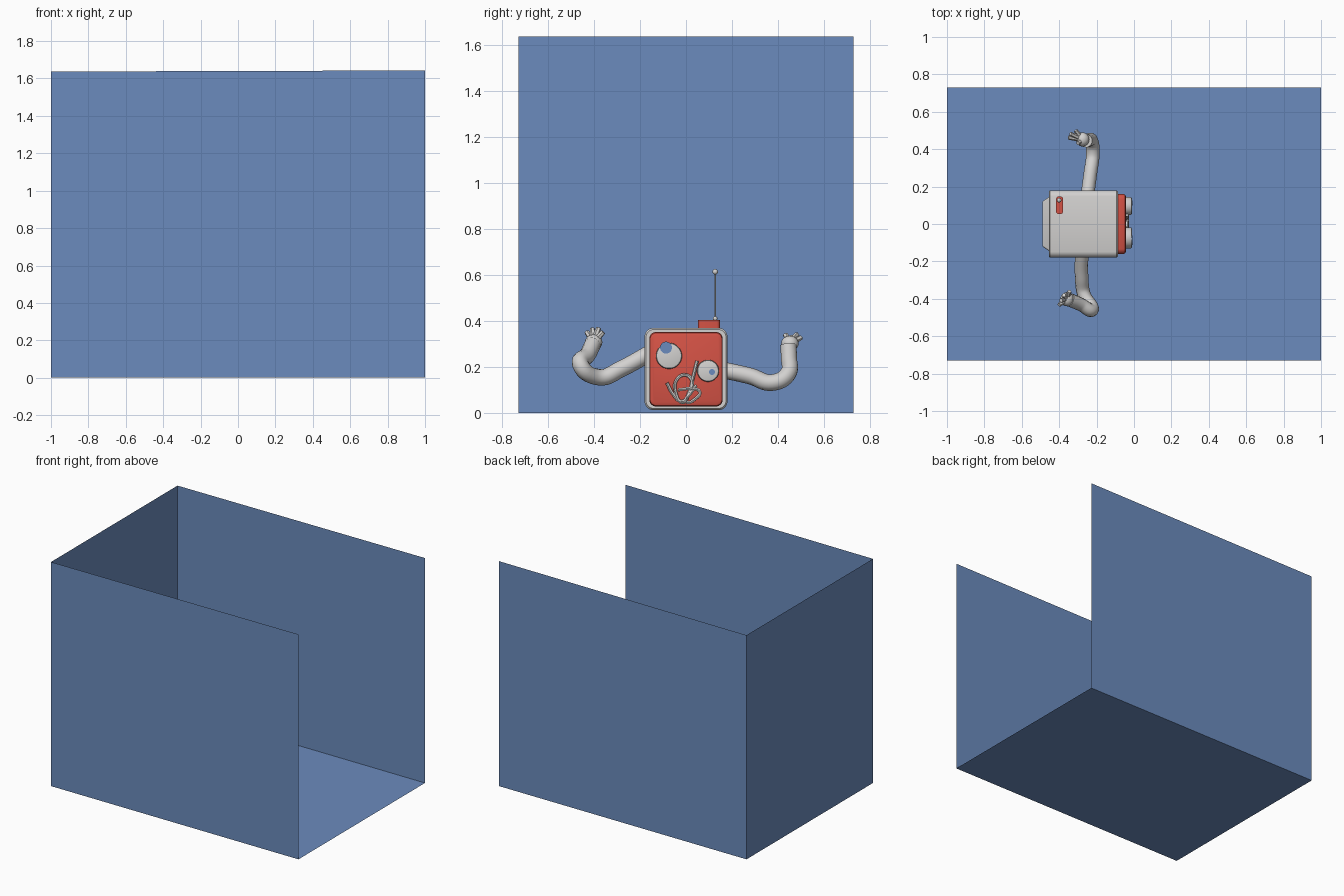
import bpy, bmesh, math
from mathutils import Vector

if "Cube" in bpy.data.objects:
    bpy.data.objects.remove(bpy.data.objects["Cube"])


def material(name, rgb):
    m = bpy.data.materials.new(name)
    m.diffuse_color = (*rgb, 1)
    m.use_nodes = True
    m.node_tree.nodes["Principled BSDF"].inputs["Base Color"].default_value = m.diffuse_color
    return m


BLUE = material("wall blue", (0.148, 0.26, 0.51))
RED = material("face red", (0.66, 0.085, 0.06))
GREY = material("light grey", (0.65, 0.64, 0.63))


def finish(obj, mat, smooth=True):
    obj.data.materials.clear()
    obj.data.materials.append(mat)
    if smooth:
        bpy.ops.object.select_all(action='DESELECT')
        obj.select_set(True)
        bpy.context.view_layer.objects.active = obj
        bpy.ops.object.shade_smooth_by_angle(angle=math.radians(35))
    return obj


def from_bmesh(name, bm, mat, smooth=True):
    me = bpy.data.meshes.new(name)
    bm.to_mesh(me)
    bm.free()
    obj = bpy.data.objects.new(name, me)
    bpy.context.collection.objects.link(obj)
    return finish(obj, mat, smooth)


def loft(name, y, z, layers, mat, seg=6):
    """Rounded-rectangle sections (x, half_y, half_z, radius) joined along x."""
    bm = bmesh.new()
    rings = []
    for x, hy, hz, r in layers:
        ring = []
        for q, (sy, sz) in enumerate(((1, 1), (-1, 1), (-1, -1), (1, -1))):
            for i in range(seg):
                a = math.pi / 2 * (q + (i + 0.5) / seg)
                ring.append(bm.verts.new((x, y + sy * (hy - r) + r * math.cos(a),
                                          z + sz * (hz - r) + r * math.sin(a))))
        rings.append(ring)
    n = seg * 4
    for a, b in zip(rings, rings[1:]):
        for i in range(n):
            bm.faces.new((a[i], a[(i + 1) % n], b[(i + 1) % n], b[i]))
    bm.faces.new(rings[0][::-1])
    bm.faces.new(rings[-1])
    bmesh.ops.recalc_face_normals(bm, faces=bm.faces)
    return from_bmesh(name, bm, mat)


def tube(name, points, radius, mat, res=3, steps=8, taper=None):
    """Round tube through the points."""
    cu = bpy.data.curves.new(name, 'CURVE')
    cu.dimensions = '3D'
    cu.bevel_depth = radius
    cu.bevel_resolution = res
    cu.resolution_u = steps
    cu.use_fill_caps = True
    sp = cu.splines.new('BEZIER')
    sp.bezier_points.add(len(points) - 1)
    for i, (bp, p) in enumerate(zip(sp.bezier_points, points)):
        bp.co = p
        bp.handle_left_type = bp.handle_right_type = 'AUTO'
        bp.radius = taper[i] if taper else 1
    obj = bpy.data.objects.new(name, cu)
    bpy.context.collection.objects.link(obj)
    bpy.ops.object.select_all(action='DESELECT')
    obj.select_set(True)
    bpy.context.view_layer.objects.active = obj
    bpy.ops.object.convert(target='MESH')
    return finish(bpy.context.object, mat)


def ball(name, loc, size, mat):
    bpy.ops.mesh.primitive_uv_sphere_add(segments=16, ring_count=10, radius=1, location=loc)
    obj = bpy.context.object
    obj.name = name
    obj.scale = size
    return finish(obj, mat)


# Room: floor, back wall and two side walls, open at +x and on top
bm = bmesh.new()
W, TL, TR = 0.73, 1.637, 1.643
b = [bm.verts.new(c) for c in ((-1, -W, 0), (1, -W, 0), (1, W, 0), (-1, W, 0))]
t = [bm.verts.new(c) for c in ((-1, -W, TL), (1, -W, TR), (1, W, TR), (-1, W, TL))]
bm.faces.new(b)
for i, j in ((0, 1), (2, 3), (3, 0)):
    bm.faces.new((b[j], b[i], t[i], t[j]))
from_bmesh("room", bm, BLUE, smooth=False)

# Cabinet, tapered back cover and raised red face
loft("cabinet", 0, 0.191, [(-0.455, 0.176, 0.174, 0.034), (-0.45, 0.18, 0.178, 0.036),
                           (-0.094, 0.18, 0.178, 0.036), (-0.086, 0.174, 0.172, 0.034)], GREY)
loft("back_cover", 0, 0.191, [(-0.49, 0.12, 0.12, 0.01), (-0.45, 0.148, 0.146, 0.012)], GREY)
loft("face_panel", 0, 0.19, [(-0.09, 0.16, 0.162, 0.03), (-0.056, 0.16, 0.162, 0.03),
                             (-0.047, 0.156, 0.158, 0.027), (-0.043, 0.147, 0.149, 0.02)], RED)

# Eyes: rounded discs with thin pupils
for side, y, z, r, py, pz, pr in (("left", -0.074, 0.248, 0.057, -0.087, 0.284, 0.026),
                                  ("right", 0.096, 0.183, 0.048, 0.113, 0.178, 0.013)):
    loft(side + "_eye", y, z, [(-0.05, r, r, r), (-0.019, r, r, r), (-0.013, r - 0.003, r - 0.003, r - 0.003),
                               (-0.011, r - 0.009, r - 0.009, r - 0.009)], GREY)
    loft(side + "_pupil", py, pz, [(-0.014, pr, pr, pr), (-0.008, pr, pr, pr)], BLUE)

# Scribbled mouth wire
mouth = [(0.048, 0.226), (0.032, 0.16), (0.01, 0.08), (-0.014, 0.045), (-0.045, 0.09),
         (-0.04, 0.145), (0.0, 0.165), (0.027, 0.135), (0.01, 0.075), (-0.02, 0.05),
         (-0.055, 0.08), (-0.083, 0.13)]
loop = [(-0.035, 0.1), (0.02, 0.105), (0.06, 0.092), (0.045, 0.065), (0.0, 0.05),
        (0.02, 0.085), (0.045, 0.12)]
for n, path in (("mouth_wire", mouth), ("mouth_loop", loop)):
    tube(n, [(-0.037 + 0.004 * (i % 2), y, z) for i, (y, z) in enumerate(path)], 0.0075, GREY, 1, 5)

# Antenna on its red block
bm = bmesh.new()
bmesh.ops.create_cube(bm, size=1)
for v in bm.verts:
    v.co = Vector((-0.398 + v.co.x * 0.037, 0.1 + v.co.y * 0.095, 0.382 + v.co.z * 0.046))
bmesh.ops.bevel(bm, geom=[e for e in bm.edges if abs(e.verts[0].co.z - e.verts[1].co.z) > 0.01],
                offset=0.014, segments=4, affect='EDGES', profile=0.5)
from_bmesh("antenna_block", bm, RED)
tube("antenna_rod", [(-0.4, 0.127, 0.4), (-0.4, 0.127, 0.61)], 0.004, GREY, 1, 1)
ball("antenna_foot", (-0.4, 0.127, 0.41), (0.01, 0.01, 0.01), GREY)
ball("antenna_tip", (-0.4, 0.127, 0.614), (0.012, 0.012, 0.012), GREY)

# Arms, palms and fingers
arms = {
    "left": ([(-0.28, -0.16, 0.258), (-0.28, -0.28, 0.193), (-0.268, -0.375, 0.155), (-0.225, -0.46, 0.212),
              (-0.285, -0.43, 0.25), (-0.345, -0.405, 0.3)], (-0.358, -0.402, 0.307),
             [(-0.4, -0.432, 0.352), (-0.39, -0.408, 0.367), (-0.375, -0.38, 0.37), (-0.345, -0.36, 0.352)]),
    "right": ([(-0.248, 0.16, 0.187), (-0.232, 0.28, 0.16), (-0.22, 0.375, 0.132), (-0.227, 0.445, 0.172),
               (-0.245, 0.448, 0.24), (-0.258, 0.445, 0.295)], (-0.275, 0.452, 0.302),
              [(-0.35, 0.462, 0.33), (-0.34, 0.482, 0.342), (-0.312, 0.5, 0.328), (-0.3, 0.432, 0.342)]),
}
for side, (path, palm, tips) in arms.items():
    tube(side + "_arm", path, 0.036, GREY, 4, 8)
    ball(side + "_palm", palm, (0.036, 0.038, 0.034), GREY)
    for i, tip in enumerate(tips):
        start = Vector(palm).lerp(Vector(tip), 0.2)
        tube(f"{side}_finger_{i + 1}", [start, tip], 0.013, GREY, 1, 2, (1.1, 0.85))
